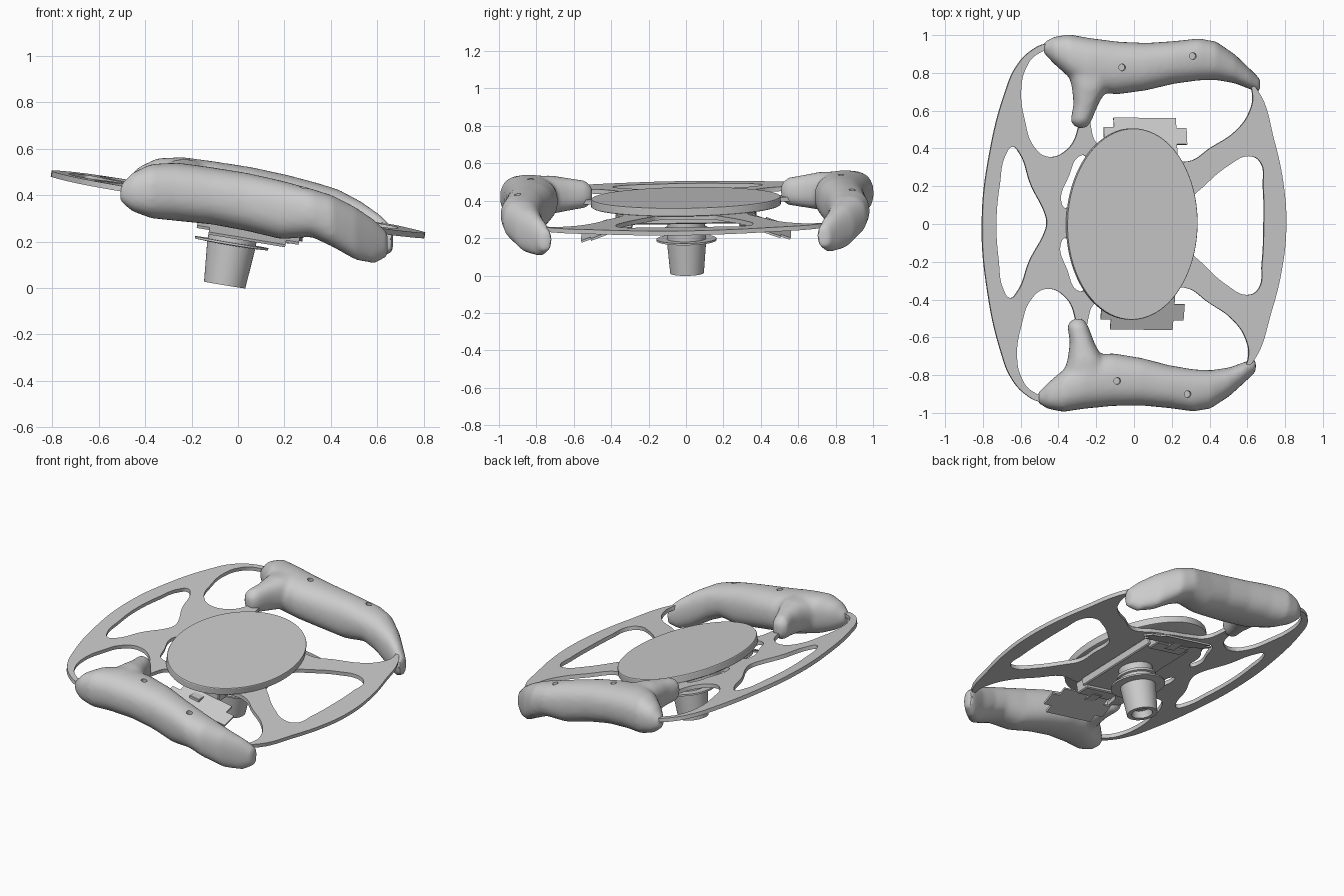
import bpy, bmesh, math
from mathutils import Matrix, Vector

cube = bpy.data.objects.get("Cube")
if cube:
    bpy.data.objects.remove(cube)

grey = bpy.data.materials.new("light_grey")
grey.use_nodes = True
grey.diffuse_color = (0.6, 0.6, 0.6, 1)
grey.node_tree.nodes["Principled BSDF"].inputs["Base Color"].default_value = (0.6, 0.6, 0.6, 1)

# Whole wheel leans forward about y, with a slight roll and yaw
TILT = math.radians(9.4)
LIFT = Matrix.Translation((0, 0, 0.36))
TURN = Matrix.Rotation(math.radians(0.8), 4, 'X') @ Matrix.Rotation(math.radians(-0.9), 4, 'Z')
PLATE = LIFT @ TURN @ Matrix.Rotation(TILT, 4, 'Y')
GRIP = LIFT @ TURN @ LIFT.inverted()


def add(name, data, matrix):
    obj = bpy.data.objects.new(name, data)
    bpy.context.collection.objects.link(obj)
    obj.matrix_world = matrix
    data.materials.append(grey)
    return obj


def from_bmesh(name, bm, matrix, smooth=False):
    bmesh.ops.recalc_face_normals(bm, faces=bm.faces)
    mesh = bpy.data.meshes.new(name)
    bm.to_mesh(mesh)
    bm.free()
    obj = add(name, mesh, matrix)
    if smooth:
        smooth_by_angle(obj)
    return obj


def smooth_by_angle(obj):
    bpy.ops.object.select_all(action='DESELECT')
    obj.select_set(True)
    bpy.context.view_layer.objects.active = obj
    bpy.ops.object.shade_smooth_by_angle(angle=math.radians(35))


def bake(obj):
    """Replace an object's data by its evaluated mesh."""
    bpy.context.view_layer.update()
    graph = bpy.context.evaluated_depsgraph_get()
    mesh = bpy.data.meshes.new_from_object(obj.evaluated_get(graph))
    name, matrix = obj.name, obj.matrix_world.copy()
    bpy.data.objects.remove(obj)
    mesh.materials.clear()
    return add(name, mesh, matrix)


def flat_shape(name, loops, half_depth, matrix):
    """Extruded flat shape: first loop is the outline, the rest are holes."""
    curve = bpy.data.curves.new(name, 'CURVE')
    curve.dimensions = '2D'
    curve.fill_mode = 'BOTH'
    curve.extrude = half_depth
    for pts in loops:
        spline = curve.splines.new('BEZIER')
        spline.bezier_points.add(len(pts) - 1)
        spline.use_cyclic_u = True
        spline.resolution_u = 8
        for p, (x, y) in zip(spline.bezier_points, pts):
            p.co = (x / math.cos(TILT), y, 0)
            p.handle_left_type = p.handle_right_type = 'AUTO'
    obj = bake(add(name, curve, matrix))
    smooth_by_angle(obj)
    return obj


def flip(pts):
    return [(x, -y) for x, y in reversed(pts)]


def closed(half):
    """Mirror a half loop whose ends lie on y = 0."""
    return half + flip(half[1:-1])


# Spoked wheel plate
outline = closed([(-.805, 0), (-.77, .37), (-.69, .7), (-.64, .82), (-.56, .91), (-.47, .95),
                  (-.3, .92), (0, .88), (.3, .88), (.52, .82), (.64, .72), (.735, .45), (.79, .2), (.805, 0)])
left_window = closed([(-.73, 0), (-.715, .2), (-.685, .36), (-.65, .4), (-.615, .37), (-.55, .2), (-.47, .04), (-.463, 0)])
right_window = closed([(.3, 0), (.305, .14), (.36, .2), (.5, .32), (.6, .367), (.66, .34), (.68, .2), (.686, 0)])
corner = [(-.61, .7), (-.585, .82), (-.53, .89), (-.44, .91), (-.38, .82), (-.3, .7), (-.305, .5),
          (-.36, .39), (-.46, .35), (-.535, .4), (-.59, .55)]
side = [(-.235, .5), (-.2, .42), (-.1, .39), (0, .38), (.15, .36), (.28, .335), (.4, .41), (.53, .5),
        (.6, .6), (.615, .7), (.58, .77), (.45, .83), (.2, .82), (0, .8), (-.15, .79), (-.23, .7)]
slot = [(-.385, .1), (-.35, .25), (-.285, .36), (-.26, .35), (-.33, .2), (-.36, .08)]
holes = [left_window, right_window]
for hole in (corner, side, slot):
    holes += [hole, flip(hole)]
flat_shape("wheel_plate", [outline] + holes, 0.012, PLATE)


def lathe(name, profile, matrix, segments=64):
    bm = bmesh.new()
    verts = [bm.verts.new((r, 0, z)) for r, z in profile]
    edges = [bm.edges.new(pair) for pair in zip(verts, verts[1:])]
    bmesh.ops.spin(bm, geom=verts + edges, axis=(0, 0, 1), cent=(0, 0, 0),
                   angle=math.tau, steps=segments)
    bmesh.ops.remove_doubles(bm, verts=bm.verts, dist=1e-4)
    return from_bmesh(name, bm, matrix, True)


def box(name, size, centre, matrix, bevel=0.006):
    bm = bmesh.new()
    bmesh.ops.create_cube(bm, size=1, matrix=Matrix.Translation(centre) @ Matrix.Diagonal((*size, 1)))
    bmesh.ops.bevel(bm, geom=bm.edges[:], offset=bevel, segments=1, affect='EDGES')
    return from_bmesh(name, bm, matrix)


# Oval centre cover, stretched from a round lathe
lathe("centre_cover", [(0, .054), (.995, .054), (1, .05), (1, .013), (.99, .01), (0, .01)],
      PLATE @ Matrix.Translation((-.017, 0, 0)) @ Matrix.Diagonal((.35, .507, 1, 1)), 96)

# Quick release hub under the plate
lathe("hub", [(0, 0), (.1, 0), (.1, -.1), (.115, -.105), (.115, -.12), (.105, -.125), (.105, -.165),
              (.16, -.165), (.16, -.175), (.105, -.178), (.09, -.352), (.062, -.352), (.055, -.31), (0, -.31)], PLATE)

# Shifter mechanism: base bar, end blocks and paddles
box("shifter_base", (.3, .62, .05), (0, 0, -.037), PLATE)
for sign, where in ((1, "back"), (-1, "front")):
    box(where + "_shifter_block", (.24, .09, .07), (.02, sign * .33, -.047), PLATE)
    box(where + "_shifter_arm", (.07, .12, .02), (.02, sign * .39, -.078), PLATE, .003)
    bm = bmesh.new()
    bmesh.ops.create_cube(bm, size=1, matrix=Matrix.Diagonal((.445, .2, .012, 1)))
    corners = [e for e in bm.edges if abs((e.verts[0].co - e.verts[1].co).z) > .01]
    bmesh.ops.bevel(bm, geom=corners, offset=.055, segments=8, affect='EDGES')
    from_bmesh(where + "_paddle", bm, PLATE @ Matrix.Translation((.07, sign * .465, -.1))
               @ Matrix.Rotation(-sign * math.radians(20), 4, 'X'), True)


def loft(bm, stations, along_x, sides=24):
    """Rounded tube through (position, low, high, bottom, top) sections."""
    rings = []
    for pos, low, high, bottom, top in stations:
        ring = []
        for i in range(sides):
            a = math.tau * i / sides
            c, s = math.cos(a), math.sin(a)
            c, s = (math.copysign(abs(t) ** .85, t) for t in (c, s))
            w = (low + high) / 2 + c * (high - low) / 2
            z = (bottom + top) / 2 + s * (top - bottom) / 2
            ring.append(bm.verts.new((pos, w, z) if along_x else (w, pos, z)))
        rings.append(ring)
    for a, b in zip(rings, rings[1:]):
        for i in range(sides):
            j = (i + 1) % sides
            bm.faces.new((a[i], a[j], b[j], b[i]))
    bm.faces.new(rings[0])
    bm.faces.new(rings[-1])


# Hand grip body and thumb rest
body = [(-.493, .9, .955, .385, .455), (-.44, .845, .985, .342, .51), (-.36, .775, 1, .312, .547),
        (-.25, .7, .982, .3, .552), (-.1, .685, .965, .285, .532), (.05, .708, .96, .257, .508),
        (.2, .745, .972, .222, .475), (.33, .765, .988, .232, .44), (.42, .768, .972, .19, .412),
        (.52, .752, .905, .132, .36), (.6, .722, .83, .115, .305), (.657, .705, .775, .145, .25)]
thumb = [(.505, -.315, -.26, .4, .48), (.54, -.345, -.235, .37, .515), (.63, -.33, -.2, .355, .53),
         (.72, -.34, -.15, .34, .545), (.82, -.37, -.1, .33, .545)]


def screw_cutter():
    bm = bmesh.new()
    for x, y, z in ((-.075, .83, .53), (.298, .895, .445)):
        bmesh.ops.create_cone(bm, cap_ends=True, segments=20, radius1=.018, radius2=.018, depth=.06,
                              matrix=Matrix.Translation((x, y, z)) @ Matrix.Rotation(TILT, 4, 'Y'))
    return from_bmesh("screw_cutter", bm, GRIP)


cutter = screw_cutter()
cutter.hide_render = True
bm = bmesh.new()
loft(bm, body, True)
loft(bm, thumb, False)
grip = from_bmesh("hand_grips", bm, GRIP)
remesh = grip.modifiers.new("Blend", 'REMESH')
remesh.mode = 'VOXEL'
remesh.voxel_size = 0.012
soften = grip.modifiers.new("Soften", 'SMOOTH')
soften.factor, soften.iterations = 0.5, 10
cut = grip.modifiers.new("Screw holes", 'BOOLEAN')
cut.operation, cut.object, cut.solver = 'DIFFERENCE', cutter, 'EXACT'
mirror = grip.modifiers.new("Both sides", 'MIRROR')
mirror.use_axis = (False, True, False)
grip = bake(grip)
smooth_by_angle(grip)
bpy.data.objects.remove(cutter)
